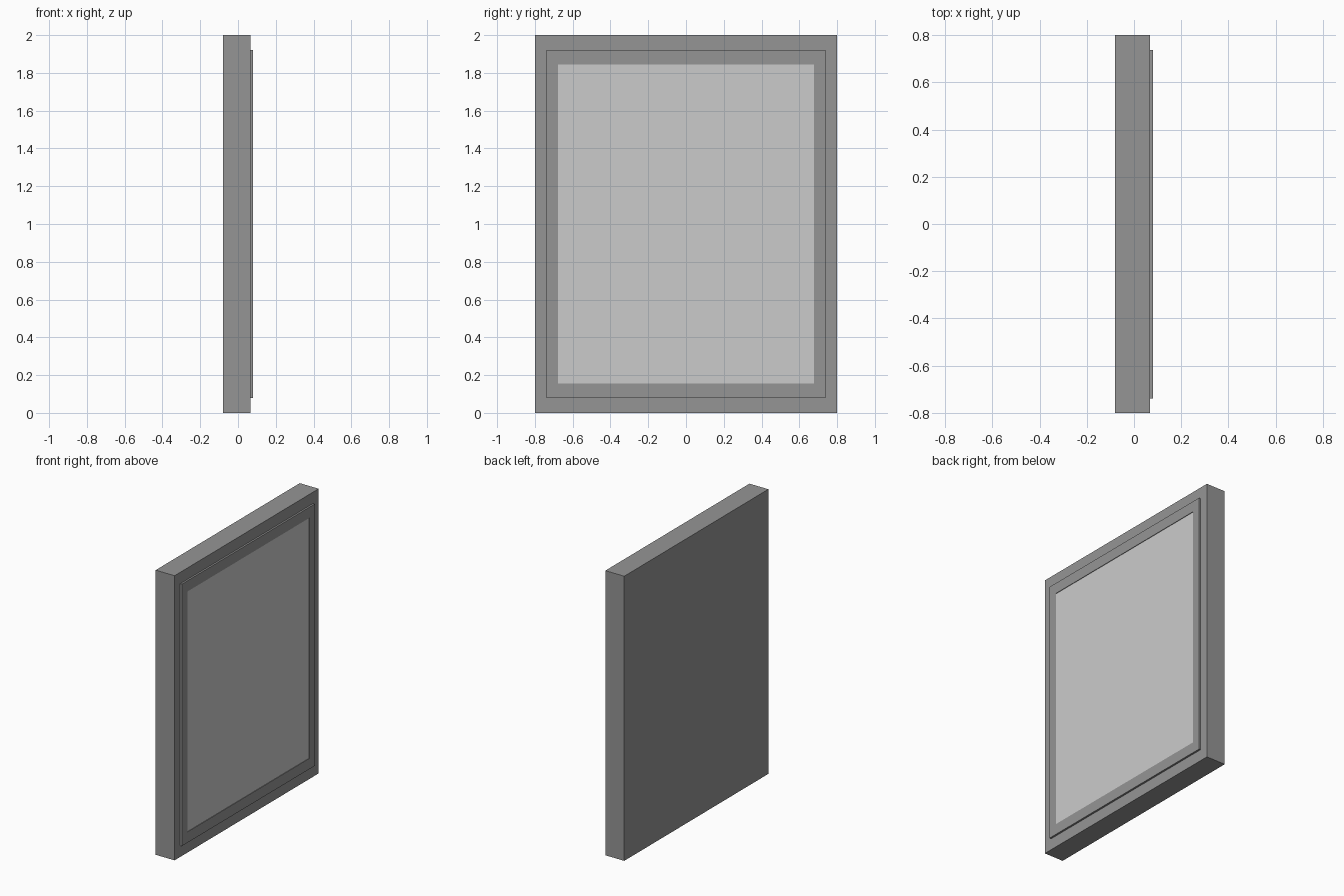
import bpy, bmesh
from mathutils import Vector

if "Cube" in bpy.data.objects:
    bpy.data.objects.remove(bpy.data.objects["Cube"])

def material(name, v):
    m = bpy.data.materials.new(name)
    m.diffuse_color = (v, v, v, 1)
    m.use_nodes = True
    m.node_tree.nodes["Principled BSDF"].inputs["Base Color"].default_value = m.diffuse_color
    return m

def slab(name, x0, x1, half_y, z0, z1, mat=None, border=None, depth=0):
    """Box; optionally inset its +x face by (side, top/bottom) borders and sink it."""
    bm = bmesh.new()
    bmesh.ops.create_cube(bm, size=1)
    for v in bm.verts:
        v.co = Vector((x1 if v.co.x > 0 else x0,
                       half_y if v.co.y > 0 else -half_y,
                       z1 if v.co.z > 0 else z0))
    if border:
        bm.normal_update()
        face = max(bm.faces, key=lambda f: f.normal.x)
        bmesh.ops.inset_region(bm, faces=[face], thickness=0.02)
        zc = (z0 + z1) / 2
        hy, hz = half_y - border[0], (z1 - z0) / 2 - border[1]
        for v in face.verts:
            v.co.y = hy if v.co.y > 0 else -hy
            v.co.z = zc + (hz if v.co.z > zc else -hz)
        # extrude the inset face inward to make the recess
        new = bmesh.ops.extrude_discrete_faces(bm, faces=[face])["faces"][0]
        for v in new.verts:
            v.co.x -= depth
    me = bpy.data.meshes.new(name)
    bm.to_mesh(me)
    bm.free()
    ob = bpy.data.objects.new(name, me)
    bpy.context.collection.objects.link(ob)
    if mat:
        me.materials.append(mat)
    return ob

dark = material("dark_grey", 0.3)

# thick backing body
slab("frame_body", -0.08, 0.067, 0.8, 0, 2, dark)
# raised border with a shallow recess
slab("raised_border", 0.067, 0.08, 0.738, 0.08, 1.92, dark, border=(0.061, 0.075), depth=0.01)
# light panel lying in the recess
slab("inner_panel", 0.07, 0.076, 0.677, 0.155, 1.845)
